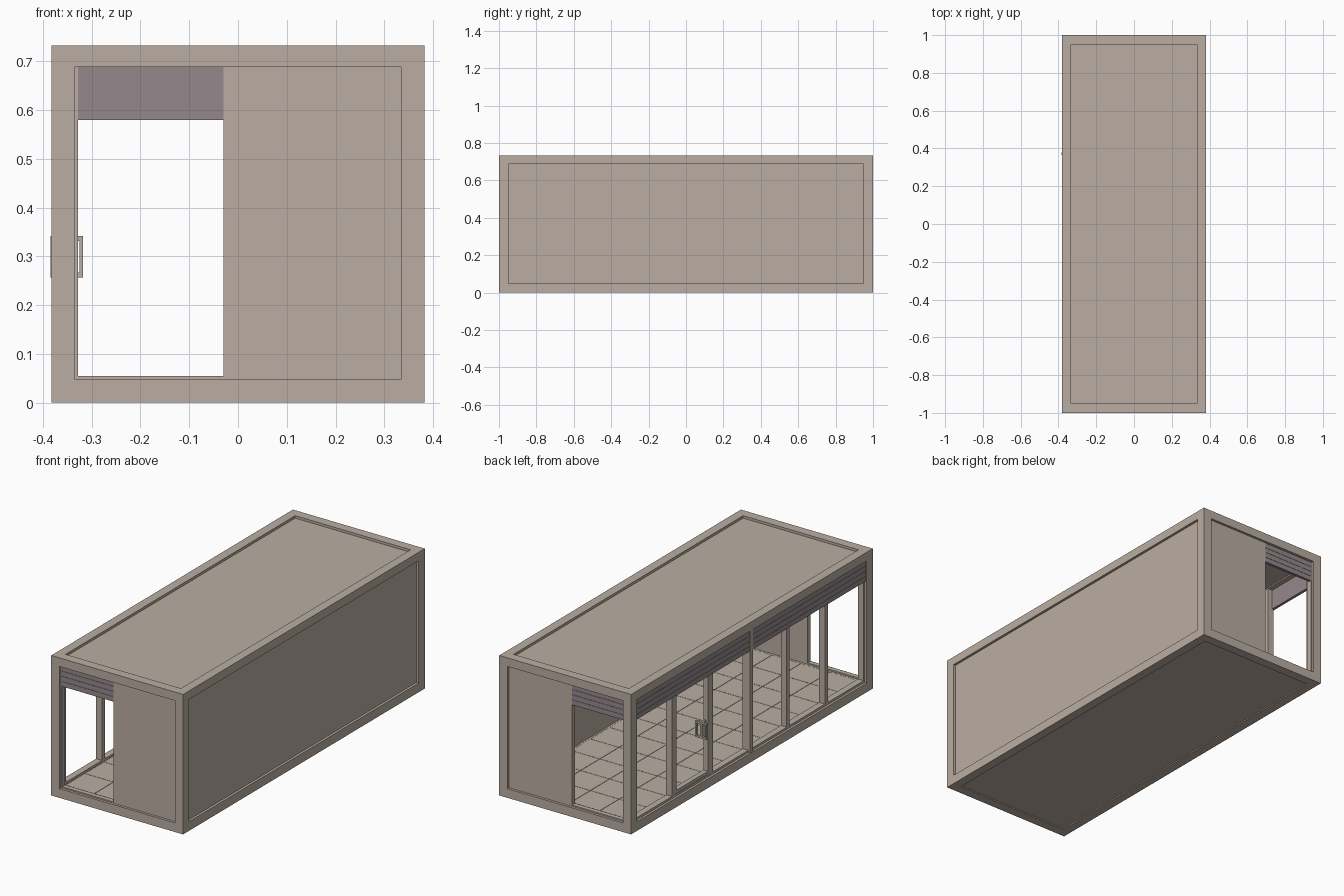
import bpy, bmesh
from mathutils import Vector

default = bpy.data.objects.get("Cube")
if default:
    bpy.data.objects.remove(default, do_unlink=True)


def material(name, rgb):
    m = bpy.data.materials.new(name)
    m.use_nodes = True
    m.diffuse_color = (*rgb, 1)
    bsdf = next(n for n in m.node_tree.nodes if n.type == 'BSDF_PRINCIPLED')
    bsdf.inputs["Base Color"].default_value = (*rgb, 1)
    return m


BEIGE = material("warm beige", (0.49, 0.42, 0.36))
MAUVE = material("mauve grey", (0.30, 0.25, 0.265))


def boxes(name, mat, spans):
    """One object made of boxes, each given as x, y and z ranges."""
    bm = bmesh.new()
    for span in spans:
        lo = Vector([min(s) for s in span])
        hi = Vector([max(s) for s in span])
        verts = bmesh.ops.create_cube(bm, size=1)["verts"]
        bmesh.ops.scale(bm, vec=hi - lo, verts=verts)
        bmesh.ops.translate(bm, vec=(lo + hi) / 2, verts=verts)
    mesh = bpy.data.meshes.new(name)
    bm.to_mesh(mesh)
    bm.free()
    mesh.materials.append(mat)
    ob = bpy.data.objects.new(name, mesh)
    bpy.context.collection.objects.link(ob)
    return ob


# Overall and inner limits of the frame
X, Y, Z = 0.382, 1.0, 0.733
IX, IY, Z0, Z1 = 0.334, 0.95, 0.048, 0.688
BLIND = 0.58      # lower edge of the blinds
JAMB = -0.03      # edge of the end openings
SILL = 0.055
REC = 0.013       # how far panels sit behind the frame
THICK = 0.025

# Structural frame: posts, long beams and cross beams
frame = []
for sx in (-1, 1):
    for sy in (-1, 1):
        frame.append(((sx * IX, sx * X), (sy * IY, sy * Y), (Z0, Z1)))
for low, high in ((0, Z0), (Z1, Z)):
    for s in (-1, 1):
        frame.append(((s * IX, s * X), (-Y, Y), (low, high)))
        frame.append(((-IX, IX), (s * IY, s * Y), (low, high)))
boxes("frame", BEIGE, frame)

# Recessed panels
boxes("roof_panel", BEIGE, [((-IX, IX), (-IY, IY), (Z - REC - THICK, Z - REC))])
boxes("floor_slab", BEIGE, [((-IX, IX), (-IY, IY), (0.006, Z0 - 0.002))])
boxes("side_wall", BEIGE, [((X - REC - THICK, X - REC), (-IY, IY), (Z0, Z1))])

# Floor tiles
NX, NY, GAP = 4, 12, 0.001
tw, tl = 2 * IX / NX, 2 * IY / NY
boxes("floor_tiles", BEIGE,
      [((-IX + i * tw + GAP, -IX + (i + 1) * tw - GAP),
        (-IY + j * tl + GAP, -IY + (j + 1) * tl - GAP), (Z0 - 0.002, Z0))
       for i in range(NX) for j in range(NY)])


def slats(count=4):
    """Height ranges of the blind slats."""
    h = (Z1 - BLIND) / count
    return [(BLIND + i * h, BLIND + (i + 1) * h - 0.0012) for i in range(count)]


# End walls, each with a tall opening and a blind
for name, s in (("front", -1), ("back", 1)):
    depth = (s * (Y - REC - THICK), s * (Y - REC))
    boxes(name + "_wall", BEIGE, [((JAMB, IX), depth, (Z0, Z1))])
    boxes(name + "_window_frame", BEIGE,
          [((-IX, -0.328), depth, (Z0, Z1)),
           ((-0.328, JAMB), depth, (Z0, SILL))])
    face = (s * (Y - REC - 0.012), s * (Y - REC))
    back = (s * (Y - REC - 0.015), s * (Y - REC - 0.002))
    boxes(name + "_blind", MAUVE,
          [((-0.328, JAMB), face, z) for z in slats()]
          + [((-0.328, JAMB), back, (BLIND, Z1))])

# Glazed side: sill, jambs and mullions
PITCH = 2 * IY / 6
GX = (-0.370, -0.336)
HALF = 0.012
glazing = [(GX, (-IY, IY), (Z0, SILL + 0.005))]
glazing += [(GX, (s * (IY - 0.008), s * IY), (Z0, Z1)) for s in (-1, 1)]
for k in (-2, -1, 1, 2):
    glazing.append((GX, (k * PITCH - HALF, k * PITCH + HALF), (Z0, Z1)))
glazing.append(((-0.379, -0.336), (-HALF, HALF), (Z0, Z1)))
boxes("glazing_frame", BEIGE, glazing)

# Blinds on the glazed side, one each side of the middle mullion
for name, s in (("front", -1), ("back", 1)):
    run = (s * HALF, s * IY)
    boxes("side_blind_" + name, MAUVE,
          [((-0.377, -0.365), run, z) for z in slats()]
          + [((-0.375, -0.362), run, (BLIND, Z1))])

# Door leaf with stiles and rails
DX = (-0.368, -0.342)
d0, d1 = PITCH + HALF, 2 * PITCH - HALF
boxes("door_frame", BEIGE,
      [(DX, (d0, d0 + 0.016), (SILL, BLIND)),
       (DX, (d1 - 0.016, d1), (SILL, BLIND)),
       (DX, (d0, d1), (SILL, SILL + 0.022)),
       (DX, (d0, d1), (BLIND - 0.005, BLIND + 0.015))])

# Door handles, outside and inside
hy = (0.366, 0.378)
for name, base, grip in (("outer", -0.352, -0.384), ("inner", -0.352, -0.318)):
    step = 0.007 if grip > base else -0.007
    boxes(name + "_door_handle", BEIGE,
          [((grip - step, grip), hy, (0.257, 0.342)),
           ((base, grip - step), hy, (0.257, 0.267)),
           ((base, grip - step), hy, (0.332, 0.342)),
           ((-0.357, -0.347), (d0, 0.378), (0.257, 0.342))])
